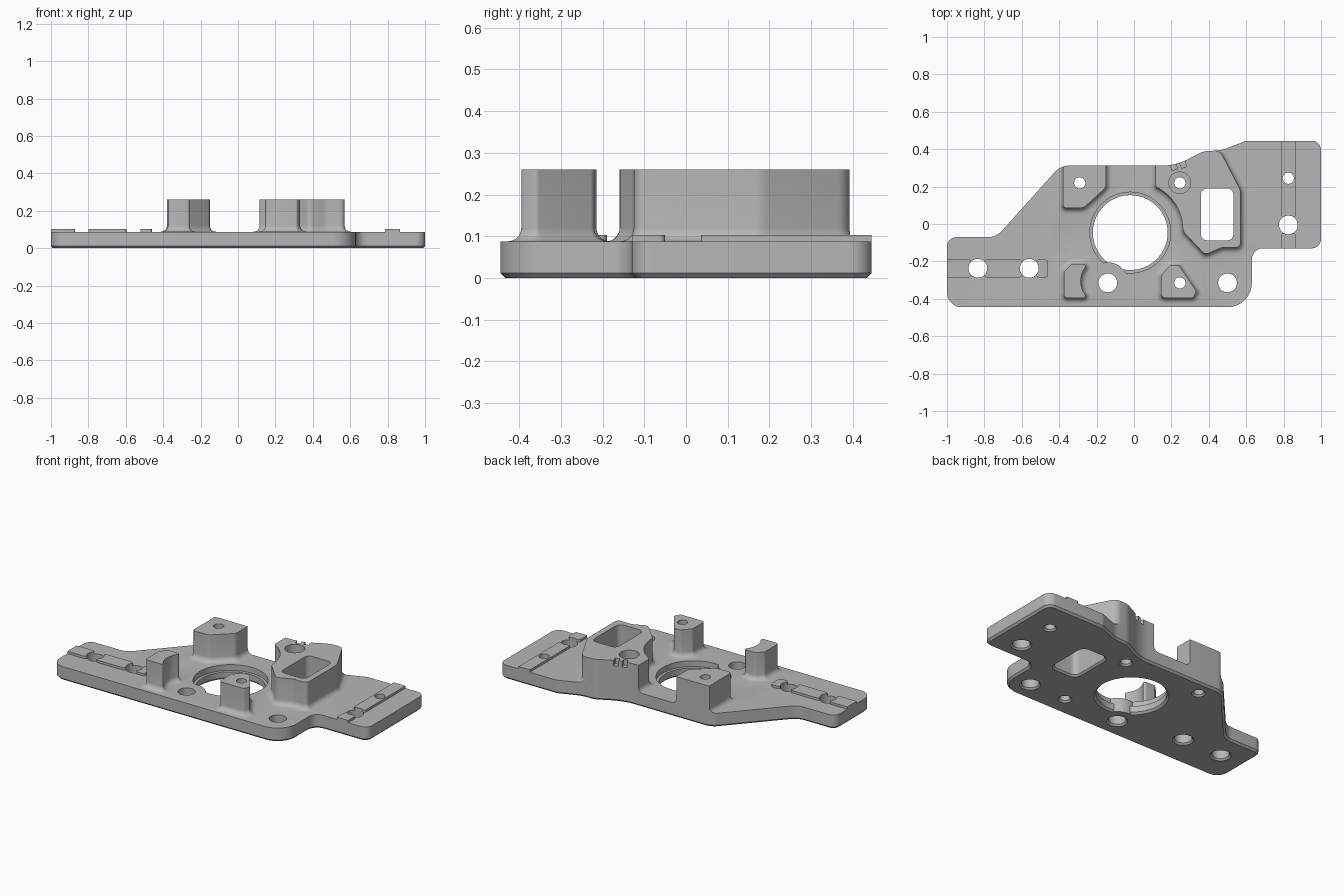
import bpy, bmesh, math
from mathutils import Vector, Matrix

old = bpy.data.objects.get("Cube")
if old:
    bpy.data.objects.remove(old, do_unlink=True)

PLATE_TOP, POST_TOP, RAIL_TOP = 0.088, 0.26, 0.103

metal = bpy.data.materials.new("grey metal")
metal.use_nodes = True
metal.diffuse_color = (0.47, 0.47, 0.47, 1)
metal.node_tree.nodes["Principled BSDF"].inputs["Base Color"].default_value = (0.47, 0.47, 0.47, 1)


def rounded(corners):
    """Outline function: counterclockwise corners (x, y, radius), grown by d."""
    def ring(d):
        out = []
        for i, (x, y, r) in enumerate(corners):
            p = Vector((x, y))
            a = (p - Vector(corners[i - 1][:2])).normalized()
            b = (Vector(corners[(i + 1) % len(corners)][:2]) - p).normalized()
            n1, n2 = Vector((a.y, -a.x)), Vector((b.y, -b.x))
            turn = math.atan2(a.x * b.y - a.y * b.x, a.dot(b))
            s = math.copysign(r, turn)
            center = p - s * (n1 + n2) / (1 + n1.dot(n2))
            steps = 8
            for k in range(steps + 1):
                n = Matrix.Rotation(turn * k / steps, 2) @ n1
                out.append(center + (s + d) * n)
        return out
    return ring


def box(x0, x1, y0, y1, r):
    return rounded([(x0, y0, r), (x1, y0, r), (x1, y1, r), (x0, y1, r)])


def circle(x, y, r, n=48):
    def ring(d):
        return [Vector((x + (r + d) * math.cos(math.tau * k / n),
                        y + (r + d) * math.sin(math.tau * k / n))) for k in range(n)]
    return ring


def loft(name, ring, levels):
    """Solid through stacked outlines; levels are (height, growth)."""
    bm = bmesh.new()
    rows = [[bm.verts.new((p.x, p.y, z)) for p in ring(d)] for z, d in levels]
    bm.faces.new(rows[0][::-1])
    bm.faces.new(rows[-1])
    for low, high in zip(rows, rows[1:]):
        for i in range(len(low)):
            j = (i + 1) % len(low)
            bm.faces.new((low[i], low[j], high[j], high[i]))
    mesh = bpy.data.meshes.new(name)
    bm.to_mesh(mesh)
    bm.free()
    mesh.materials.append(metal)
    ob = bpy.data.objects.new(name, mesh)
    bpy.context.collection.objects.link(ob)
    return ob


def boolean(target, tool, operation, keep=False):
    mod = target.modifiers.new("cut", "BOOLEAN")
    mod.operation, mod.object, mod.solver = operation, tool, "EXACT"
    bpy.context.view_layer.objects.active = target
    bpy.ops.object.modifier_apply(modifier=mod.name)
    if not keep:
        bpy.data.objects.remove(tool, do_unlink=True)


# Base plate with a chamfered lower edge
outline = rounded([
    (-1, -.445, .08), (.63, -.445, .13), (.63, -.13, .06), (1, -.13, .05),
    (1, .445, .05), (.6, .445, .06), (.47, .395, .15), (.37, .388, .1),
    (.22, .312, .3), (-.393, .312, .1), (-.736, -.07, .1), (-1, -.07, .05)])
plate = loft("base_plate", outline, [(0, -.012), (.012, 0), (PLATE_TOP, 0)])
limit = loft("plate_limit", outline, [(.04, 0), (.5, 0)])
limit.hide_render = True

# Raised posts, each with a curved fillet at the foot
posts = {
    "back_right_post": [(-.38, .085, .02), (-.27, .085, .06), (-.15, .195, .04),
                        (-.15, .36, .01), (-.38, .36, .01)],
    "pocket_block": [(.115, .2, .02), (.25, .125, .25), (.262, -.04, .05), (.38, -.165, .03),
                     (.47, -.125, .08), (.57, -.125, .025), (.57, .18, .06),
                     (.46, .392, .05), (.115, .392, .01)],
    "kidney_post": [(-.375, -.395, .02), (-.25, -.395, .012), (-.307, -.305, .12),
                    (-.25, -.215, .012), (-.335, -.215, .02), (-.375, -.255, .02)],
    "front_left_post": [(.145, -.395, .02), (.315, -.395, .015), (.335, -.36, .015),
                        (.24, -.22, .02), (.195, -.22, .02), (.145, -.275, .02)],
}
R = .032
fillet = [(PLATE_TOP + R * (1 - math.cos(a)), R * (1 - math.sin(a)))
          for a in (math.pi / 2 * k / 5 for k in range(6))]
for name, corners in posts.items():
    post = loft(name, rounded(corners), [(.05, R)] + fillet + [(POST_TOP, 0)])
    boolean(post, limit, "INTERSECT", keep=True)
    boolean(plate, post, "UNION")

# Low locating rails, broken around the bolt holes
rails = [(-1.05, -.87, -.285, -.19), (-.8, -.597, -.285, -.19), (-.522, -.46, -.285, -.19),
         (.785, .865, -.18, -.05), (.785, .865, .035, .5)]
for x0, x1, y0, y1 in rails:
    rail = loft("rail", box(x0, x1, y0, y1, .015), [(.05, 0), (RAIL_TOP, 0)])
    boolean(rail, limit, "INTERSECT", keep=True)
    boolean(plate, rail, "UNION")
bpy.data.objects.remove(limit, do_unlink=True)

# Main bore: stepped, with the boss of the neighbouring hole left standing in it
bore = loft("bore", circle(-.02, -.046, .2, 96),
            [(-.02, .032), (.012, 0), (.05, 0), (.051, .016), (.3, .016)])
boss = loft("boss", circle(-.14, -.315, .11), [(-.1, 0), (.4, 0)])
boolean(bore, boss, "DIFFERENCE")
boolean(plate, bore, "DIFFERENCE")

# Bolt holes, chamfered underneath
through = [(-.02, .03), (.01, 0), (.4, 0)]
for x, y, r in [(-.835, -.237, .05), (-.56, -.237, .05), (-.14, -.315, .05), (.5, -.315, .05),
                (.825, -.005, .05), (.825, .245, .03), (-.29, .22, .03),
                (.245, .22, .03), (.245, -.315, .03)]:
    boolean(plate, loft("hole", circle(x, y, r), through), "DIFFERENCE")

# Screw recess and rectangular pocket in the block
boolean(plate, loft("recess", circle(.245, .22, .058), [(.2, 0), (.4, 0)]), "DIFFERENCE")
boolean(plate, loft("pocket", box(.357, .532, -.088, .19, .035), through), "DIFFERENCE")

# Two small notches on the block's rear rim
for x, y in [(.215, .3), (.265, .312)]:
    notch = loft("notch", box(-.015, .015, -.01, .08, .002), [(.225, 0), (.4, 0)])
    notch.matrix_world = Matrix.Translation((x, y, 0)) @ Matrix.Rotation(math.radians(18), 4, "Z")
    bpy.context.view_layer.update()
    boolean(plate, notch, "DIFFERENCE")

# Smooth curved walls, crisp edges
bpy.ops.object.select_all(action="DESELECT")
plate.select_set(True)
bpy.context.view_layer.objects.active = plate
bpy.ops.object.shade_smooth_by_angle(angle=math.radians(30))
